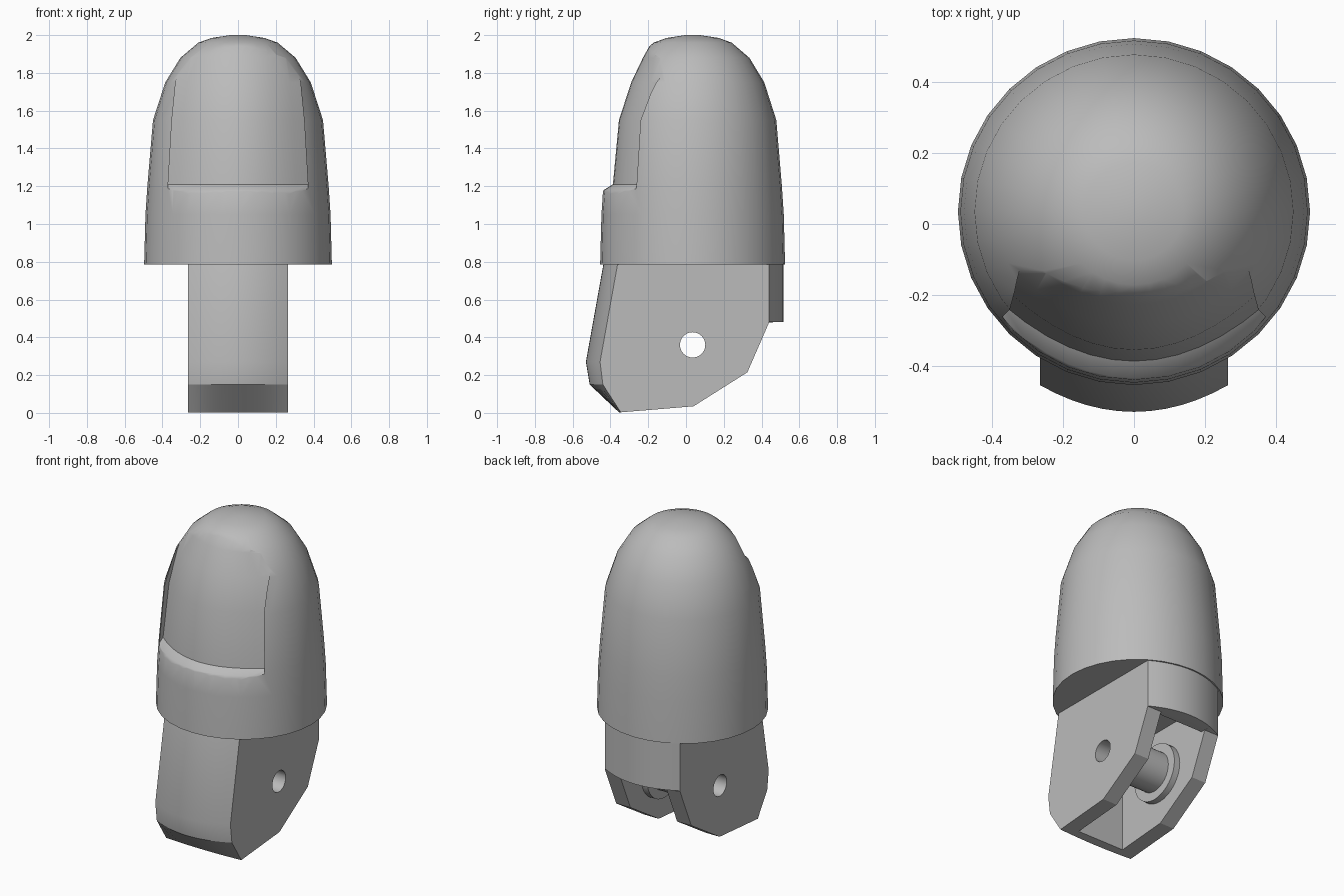
import bpy, bmesh, math
from mathutils import Matrix

old = bpy.data.objects.get("Cube")
if old:
    bpy.data.objects.remove(old, do_unlink=True)

GREY = (0.5, 0.5, 0.5, 1)
grey = bpy.data.materials.new("light grey")
grey.use_nodes = True
grey.diffuse_color = GREY
grey.node_tree.nodes["Principled BSDF"].inputs["Base Color"].default_value = GREY


def finish(name, bm):
    bmesh.ops.recalc_face_normals(bm, faces=bm.faces)
    mesh = bpy.data.meshes.new(name)
    bm.to_mesh(mesh)
    bm.free()
    mesh.materials.append(grey)
    ob = bpy.data.objects.new(name, mesh)
    bpy.context.collection.objects.link(ob)
    return ob


def loft(name, rings):
    """Skin a list of equal closed rings and cap both ends."""
    bm = bmesh.new()
    rows = [[bm.verts.new(p) for p in ring] for ring in rings]
    n = len(rows[0])
    for a, b in zip(rows, rows[1:]):
        for i in range(n):
            j = (i + 1) % n
            bm.faces.new((a[i], a[j], b[j], b[i]))
    bm.faces.new(rows[0])
    bm.faces.new(rows[-1])
    return finish(name, bm)


def box(name, x, y, z):
    return loft(name, [[(x[0], y[0], h), (x[1], y[0], h), (x[1], y[1], h), (x[0], y[1], h)] for h in z])


def rod(name, radius, half, y, z):
    """Cylinder along x."""
    bm = bmesh.new()
    bmesh.ops.create_cone(bm, cap_ends=True, segments=32, radius1=radius, radius2=radius, depth=2 * half,
                          matrix=Matrix.Translation((0, y, z)) @ Matrix.Rotation(math.pi / 2, 4, 'Y'))
    return finish(name, bm)


def select(ob):
    bpy.ops.object.select_all(action='DESELECT')
    ob.select_set(True)
    bpy.context.view_layer.objects.active = ob


def boolean(ob, other, operation='DIFFERENCE'):
    select(ob)
    mod = ob.modifiers.new("cut", 'BOOLEAN')
    mod.operation, mod.solver, mod.object = operation, 'EXACT', other
    bpy.ops.object.modifier_apply(modifier=mod.name)
    bpy.data.objects.remove(other, do_unlink=True)


def smooth(ob, degrees):
    select(ob)
    bpy.ops.object.shade_smooth_by_angle(angle=math.radians(degrees))


# Domed fingertip: height, radius
DOME = [(0.785, 0.497), (1.05, 0.49), (1.2, 0.48), (1.55, 0.45), (1.75, 0.385),
        (1.88, 0.305), (1.96, 0.21), (1.985, 0.14), (2.0, 0.04)]
SIDES = 32
angles = [2 * math.pi * i / SIDES for i in range(SIDES)]
tip = loft("fingertip", [[(r * math.cos(a), 0.035 + r * 0.985 * math.sin(a), z) for a in angles]
                         for z, r in DOME])

# Recessed nail: height, front y, half width, depth of the curve
NAIL = [(1.12, -0.465, 0.37, 0.16), (1.18, -0.435, 0.37, 0.16), (1.21, -0.387, 0.37, 0.16),
        (1.55, -0.355, 0.35, 0.16), (1.75, -0.29, 0.33, 0.15), (1.88, -0.228, 0.3, 0.13),
        (1.97, -0.178, 0.28, 0.09)]
STEPS = [i / 6 - 1 for i in range(13)]
nail = loft("nail_cutter", [[(w * t, y + sag * t * t, z) for t in STEPS] + [(w, -1, z), (-w, -1, z)]
                            for z, y, w, sag in NAIL])
boolean(tip, nail)
smooth(tip, 35)

# Hinge block: side outline y, z and how far its middle bulges
BLOCK = [(-0.36, 0.8, -0.075), (-0.455, 0.27, -0.075), (-0.44, 0.15, -0.07), (-0.345, 0.003, -0.01),
         (0.04, 0.035, 0), (0.325, 0.215, 0), (0.44, 0.479, 0), (0.44, 0.481, 0.075), (0.44, 0.8, 0.075)]
HALF = 0.265
block = loft("hinge_block", [[(HALF * t, y + bulge * (1 - t * t), z) for y, z, bulge in BLOCK]
                             for t in STEPS])

# Slot between the cheeks, open below and behind
boolean(block, box("slot_cutter", (-0.165, 0.165), (-0.3, 0.41), (-0.2, 0.65)))
boolean(block, box("rear_cutter", (-0.165, 0.165), (0.3, 0.8), (-0.2, 0.48)))

# Hub with flanges, bored through
PIN_Y, PIN_Z = 0.035, 0.36
boolean(block, rod("hub", 0.125, 0.18, PIN_Y, PIN_Z), 'UNION')
for side in (-1, 1):
    flange = rod("flange", 0.18, 0.025, PIN_Y, PIN_Z)
    flange.data.transform(Matrix.Translation((side * 0.15, 0, 0)))
    boolean(block, flange, 'UNION')
boolean(block, rod("bore_cutter", 0.067, 0.5, PIN_Y, PIN_Z))
smooth(block, 25)
